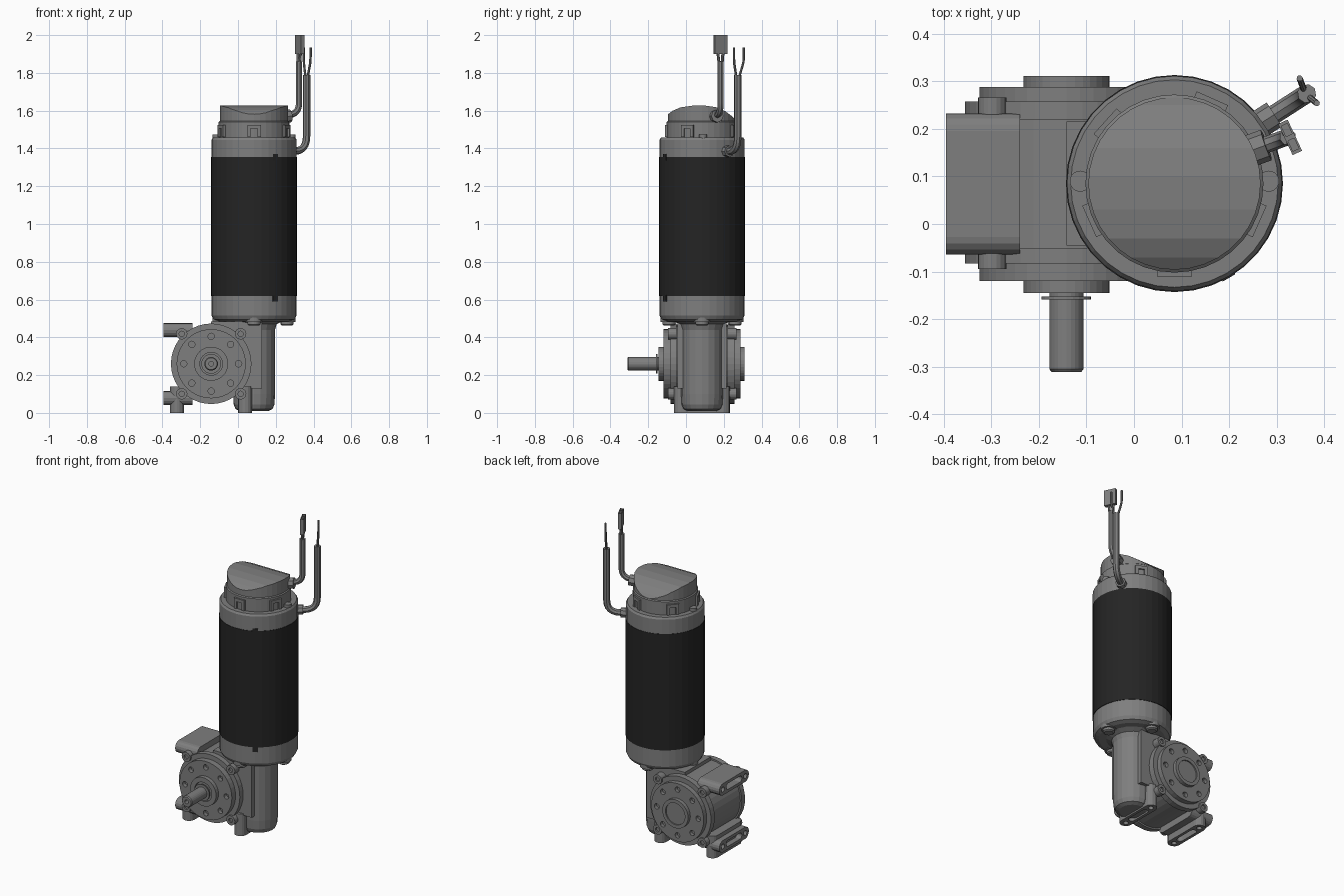
import bpy, bmesh
from math import sin, cos, pi, radians
from mathutils import Vector, Matrix

old = bpy.data.objects.get("Cube")
if old:
    bpy.data.objects.remove(old)


def material(name, v):
    m = bpy.data.materials.new(name)
    m.use_nodes = True
    m.diffuse_color = (v, v, v, 1)
    m.node_tree.nodes["Principled BSDF"].inputs["Base Color"].default_value = (v, v, v, 1)
    return m


GREY = material("cast grey", 0.21)
BLACK = material("black paint", 0.018)

MX, MY = 0.085, 0.085      # motor axis
GX, GZ = -0.142, 0.26      # gear axis


def place(axis, u, v, h):
    return {"X": (h, u, v), "Y": (u, h, v), "Z": (u, v, h)}[axis]


def finish(name, bm, mat=GREY):
    bmesh.ops.recalc_face_normals(bm, faces=bm.faces)
    me = bpy.data.meshes.new(name)
    bm.to_mesh(me)
    bm.free()
    me.materials.append(mat)
    ob = bpy.data.objects.new(name, me)
    bpy.context.collection.objects.link(ob)
    return ob


def prism(name, pts, h0, h1, axis="Z", mat=GREY):
    bm = bmesh.new()
    a, b = [[bm.verts.new(place(axis, u, v, h)) for u, v in pts] for h in (h0, h1)]
    bm.faces.new(a)
    bm.faces.new(b)
    for i in range(len(pts)):
        j = (i + 1) % len(pts)
        bm.faces.new((a[i], a[j], b[j], b[i]))
    return finish(name, bm, mat)


def lathe(name, profile, u, v, axis="Z", mat=GREY, segs=36):
    """Closed solid from (radius, height) pairs."""
    bm = bmesh.new()
    rings = [[bm.verts.new(place(axis, u + r * cos(2 * pi * i / segs),
                                 v + r * sin(2 * pi * i / segs), h))
              for i in range(segs)] for r, h in profile]
    for a, b in zip(rings, rings[1:]):
        for i in range(segs):
            j = (i + 1) % segs
            bm.faces.new((a[i], a[j], b[j], b[i]))
    bm.faces.new(rings[0])
    bm.faces.new(rings[-1])
    return finish(name, bm, mat)


def rod(name, r, h0, h1, u, v, axis="Z", segs=24, mat=GREY):
    return lathe(name, [(r, h0), (r, h1)], u, v, axis, mat, segs)


def rect(u0, u1, v0, v1):
    return [(u0, v0), (u1, v0), (u1, v1), (u0, v1)]


def stadium(c, half, r, along_u, n=8):
    """Slot outline centred on c, long along one axis."""
    pts = []
    for side in (1, -1):
        for i in range(n + 1):
            a = pi * i / n - pi / 2
            p, q = side * (half - r + r * cos(a)), side * r * sin(a)
            pts.append((c[0] + p, c[1] + q) if along_u else (c[0] + q, c[1] + p))
    return pts


def carve(ob, cutters, op="DIFFERENCE"):
    for c in cutters:
        m = ob.modifiers.new("cut", "BOOLEAN")
        m.operation, m.solver, m.object = op, "EXACT", c
    bpy.context.view_layer.update()
    me = bpy.data.meshes.new_from_object(
        ob.evaluated_get(bpy.context.evaluated_depsgraph_get()))
    ob.modifiers.clear()
    ob.data = me
    for c in cutters:
        bpy.data.objects.remove(c)


def around(cx, cy, r, deg):
    return cx + r * cos(radians(deg)), cy + r * sin(radians(deg))


# Motor: lower bell, painted can, upper bell
lathe("lower_bell", [(0.19, 0.485), (0.215, 0.495), (0.225, 0.515), (0.225, 0.62)], MX, MY)
rod("motor_can", 0.228, 0.62, 1.355, MX, MY, segs=36, mat=BLACK)
lathe("upper_bell", [(0.226, 1.355), (0.226, 1.445), (0.218, 1.457)], MX, MY)
for z0 in (0.59, 1.335):
    key = prism("can_key", rect(-0.015, 0.015, z0, z0 + 0.035), -0.229, -0.2, "Y", BLACK)
    key.matrix_world = Matrix.Translation((MX, MY, 0)) @ Matrix.Rotation(radians(30), 4, "Z")
for x in (-0.113, 0.283):
    rod("bell_boss", 0.022, 1.45, 1.475, x, MY + 0.005)

# Cap with an arched top, plus snap clips
cap = lathe("brake_cap", [(0.187, 1.45), (0.187, 1.54), (0.181, 1.545), (0.181, 1.7)], MX, MY)
arch = [(-0.2, 1.4), (-0.2, 1.5), (-0.1, 1.578), (-0.07, 1.6), (-0.03, 1.617), (0.03, 1.626),
        (0.1, 1.627), (0.16, 1.618), (0.21, 1.596), (0.25, 1.565), (0.28, 1.53), (0.3, 1.4)]
carve(cap, [prism("cap_arch", arch, -0.5, 0.5, "X")], "INTERSECT")
clip_shape = [(-0.036, 1.46), (-0.018, 1.46), (-0.018, 1.505), (0.018, 1.505),
              (0.018, 1.46), (0.036, 1.46), (0.036, 1.525), (-0.036, 1.525)]
for ang in (0, 66, 156, 228, 294):
    clip = prism("cap_clip", clip_shape, -0.196, -0.17, "Y")
    clip.matrix_world = Matrix.Translation((MX, MY, 0)) @ Matrix.Rotation(radians(ang), 4, "Z")

# Worm housing with flared top and four screw lobes
lathe("worm_housing", [(0.075, 0.01), (0.098, 0.02), (0.108, 0.045), (0.111, 0.1), (0.111, 0.44),
                       (0.12, 0.47), (0.15, 0.485), (0.2, 0.5)], MX, MY, segs=20)
for ang in range(0, 360, 90):
    x, y = around(MX, MY, 0.175, ang)
    rod("screw_lobe", 0.045, 0.482, 0.51, x, y)
    lathe("screw_head", [(0.026, 0.462), (0.034, 0.468), (0.034, 0.485)], x, y, segs=16)
prism("housing_web", rect(GX, 0.127, 0.13, 0.485), -0.045, 0.215, "Y")

# Gear case
rod("gear_case", 0.203, -0.07, 0.24, GX, GZ, "Y", 36)


def flange(name, inner, mid, outer):
    """Stepped round cover with bolt holes and corner lugs."""
    disc = lathe(name, [(0.213, inner), (0.213, mid), (0.183, mid), (0.183, outer)],
                 GX, GZ, "Y", segs=40)
    lo, hi = sorted((outer + (outer - mid), outer - (outer - mid) * 0.7))
    carve(disc, [rod("hole", 0.017, lo, hi, *around(GX, GZ, 0.145, a), "Y", 12)
                 for a in range(0, 360, 45)])
    for a in range(45, 360, 90):
        c = around(GX, GZ, 0.208, a)
        c = (c[0] + (c[0] - GX) * 0.06, c[1] + (c[1] - GZ) * 0.08)
        lo, hi = sorted((inner, mid + (outer - mid) * 0.3))
        lug = rod(name + "_lug", 0.03, lo, hi, *c, "Y", 20)
        lo, hi = sorted((mid, mid + (outer - mid)))
        carve(lug, [rod("hole", 0.014, lo, hi, *c, "Y", 12)])


flange("front_flange", -0.05, -0.083, -0.12)
flange("back_flange", 0.22, 0.257, 0.288)

# Hubs, output shaft and retaining ring
front_hub = rod("front_hub", 0.09, -0.145, -0.1, GX, GZ, "Y", 32)
carve(front_hub, [rod("hole", 0.06, -0.2, -0.13, GX, GZ, "Y", 32)])
back_hub = rod("back_hub", 0.09, 0.27, 0.311, GX, GZ, "Y", 32)
carve(back_hub, [rod("hole", 0.068, 0.303, 0.4, GX, GZ, "Y", 32)])
shaft = lathe("output_shaft", [(0.036, -0.1), (0.036, -0.305), (0.031, -0.311)], GX, GZ, "Y", segs=24)
carve(shaft, [rod("hole", 0.013, -0.4, -0.27, GX, GZ, "Y", 12)])
rod("retaining_ring", 0.052, -0.159, -0.152, GX, GZ, "Y", 24)

# Mounting feet: slotted bars on the side and the underside
FY = 0.084


def foot(name, axis, c, h0, h1, along_u):
    bar = prism(name, stadium(c, 0.148, 0.037, along_u), h0, h1, axis)
    end = h0 + 0.05
    cuts = [prism("slot", stadium(c, 0.078, 0.019, along_u), h0 - 0.1, end, axis)]
    for s in (-0.112, 0.112):
        p = (c[0] + s, c[1]) if along_u else (c[0], c[1] + s)
        cuts.append(rod("hole", 0.016, h0 - 0.1, end, *p, axis, 12))
    carve(bar, cuts)


for z in (0.438, 0.078):
    foot("side_foot", "X", (FY, z), -0.395, -0.24, True)
for x in (-0.323, 0.038):
    foot("bottom_foot", "Z", (x, FY), 0, 0.14, False)


# Cables
def cable(name, pts, r, bend=0.0):
    """Tube along points, rounding the inner corners."""
    path = [Vector(p) for p in pts]
    out = [path[0]]
    for a, b, c in zip(path, path[1:], path[2:]):
        p, q = b + (a - b).normalized() * bend, b + (c - b).normalized() * bend
        for i in range(7):
            t = i / 6
            out.append(p * (1 - t) ** 2 + b * 2 * t * (1 - t) + q * t * t)
    out.append(path[-1])
    cu = bpy.data.curves.new(name, "CURVE")
    cu.dimensions, cu.bevel_depth, cu.bevel_resolution, cu.use_fill_caps = "3D", r, 2, True
    sp = cu.splines.new("POLY")
    sp.points.add(len(out) - 1)
    for pt, co in zip(sp.points, out):
        pt.co = (*co, 1)
    cu.materials.append(GREY)
    ob = bpy.data.objects.new(name, cu)
    bpy.context.collection.objects.link(ob)
    bpy.ops.object.select_all(action="DESELECT")
    ob.select_set(True)
    bpy.context.view_layer.objects.active = ob
    bpy.ops.object.convert(target="MESH")
    bpy.ops.object.shade_smooth_by_angle()


cable("motor_cable", [(0.24, 0.195, 1.385), (0.363, 0.274, 1.385), (0.363, 0.274, 1.79)], 0.02, 0.08)
cable("motor_cable_boot", [(0.24, 0.195, 1.385), (0.295, 0.23, 1.385)], 0.03)
cable("brake_cable", [(0.22, 0.145, 1.57), (0.323, 0.183, 1.585), (0.323, 0.183, 1.86)], 0.0175, 0.055)
cable("brake_cable_boot", [(0.22, 0.145, 1.567), (0.278, 0.166, 1.572)], 0.034)
for s in (-1, 1):
    x, y = 0.366 + s * 0.018, 0.28 - s * 0.026
    cable("loose_wire", [(0.363 + s * 0.006, 0.274 - s * 0.008, 1.78), (x, y, 1.86), (x, y, 1.935)],
          0.0065, 0.025)
    cable("plug_wire", [(0.323 + s * 0.004, 0.183 - s * 0.008, 1.85),
                        (0.325 + s * 0.006, 0.182 - s * 0.014, 1.91)], 0.008)

# Plug with two sockets
plug = prism("plug", rect(-0.036, 0.036, -0.011, 0.011), 1.9, 2.0)
carve(plug, [prism("socket", rect(u - 0.012, u + 0.012, -0.007, 0.007), 1.97, 2.1)
             for u in (-0.017, 0.017)])
plug.matrix_world = Matrix.Translation((0.328, 0.182, 0)) @ Matrix.Rotation(radians(-65), 4, "Z")
